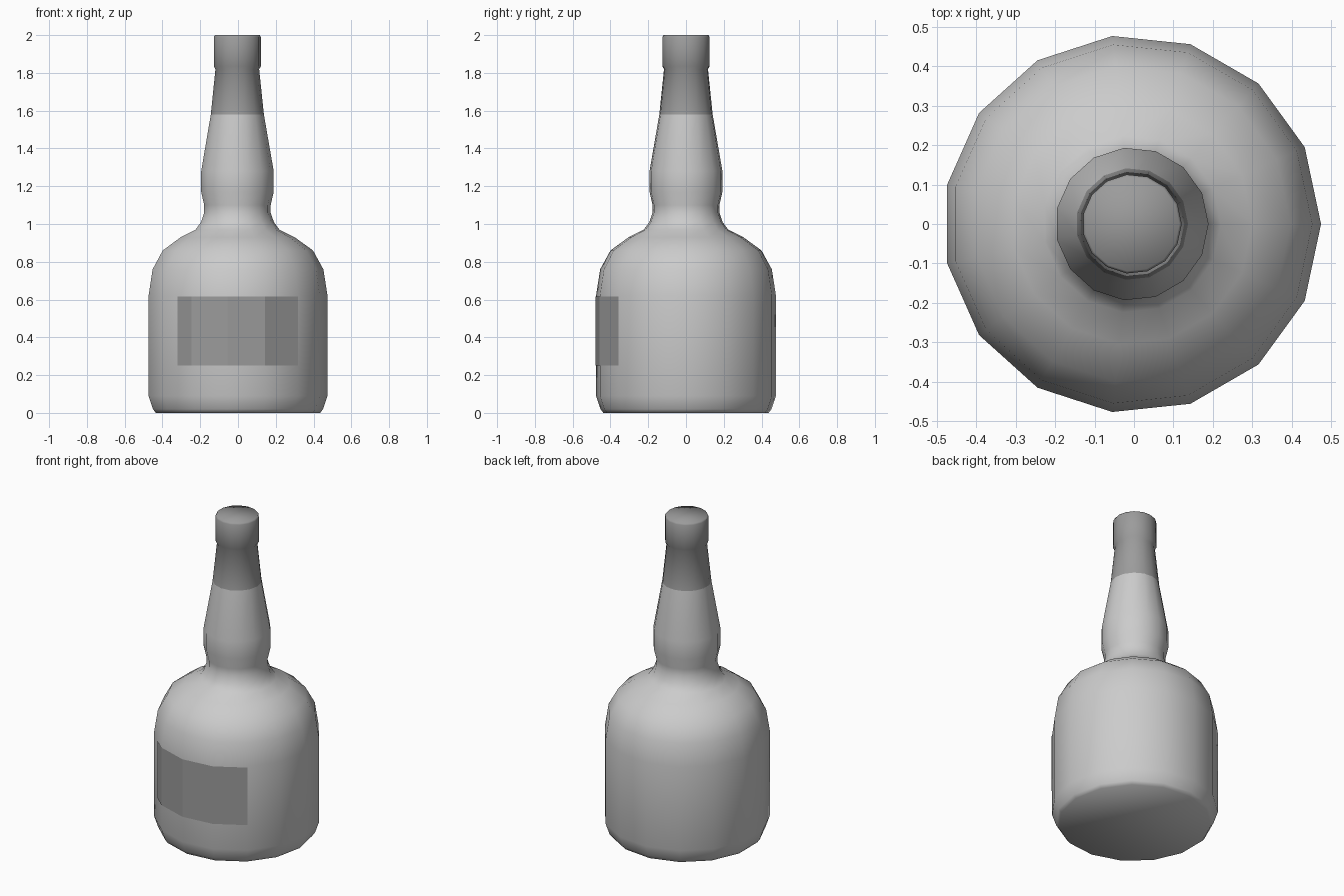
import bpy, bmesh
from math import sin, cos, radians

cube = bpy.data.objects.get("Cube")
if cube:
    bpy.data.objects.remove(cube)

SIDES = 15
STEP = 360 / SIDES
CENTRE_X = -0.005


def material(name, value):
    m = bpy.data.materials.new(name)
    m.use_nodes = True
    colour = (value, value, value, 1)
    m.diffuse_color = colour
    m.node_tree.nodes["Principled BSDF"].inputs["Base Color"].default_value = colour
    return m


def make_object(name, bm, mats, smooth):
    bmesh.ops.recalc_face_normals(bm, faces=bm.faces)
    mesh = bpy.data.meshes.new(name)
    bm.to_mesh(mesh)
    bm.free()
    for m in mats:
        mesh.materials.append(m)
    mesh.polygons.foreach_set("use_smooth", [smooth] * len(mesh.polygons))
    obj = bpy.data.objects.new(name, mesh)
    bpy.context.collection.objects.link(obj)
    return obj


def around(bm, angle, r, z):
    a = radians(angle)
    return bm.verts.new((CENTRE_X + r * cos(a), r * sin(a), z))


glass = material("pale grey glass", 0.6)
foil = material("grey foil", 0.33)
paper = material("grey label paper", 0.33)

# Bottle: lathed profile of (radius, height), foil-coloured above the neck line
FOIL_Z = 1.58
profile = [(0.44, 0), (0.455, 0.02), (0.479, 0.09), (0.479, 0.62), (0.457, 0.76),
           (0.402, 0.86), (0.305, 0.93), (0.225, 0.97), (0.195, 1.01), (0.178, 1.06),
           (0.178, 1.1), (0.194, 1.17), (0.194, 1.28), (0.142, FOIL_Z), (0.117, 1.82),
           (0.126, 1.835), (0.126, 1.99), (0.12, 2)]
bm = bmesh.new()
rings = [[around(bm, i * STEP, r, z) for i in range(SIDES)] for r, z in profile]
for low, high in zip(rings, rings[1:]):
    for i in range(SIDES):
        j = (i + 1) % SIDES
        bm.faces.new((low[i], low[j], high[j], high[i]))
bm.faces.new(rings[0])
bm.faces.new(rings[-1])
for f in bm.faces:
    f.material_index = int(f.calc_center_median().z > FOIL_Z)
make_object("bottle", bm, [glass, foil], True)

# Label: thin plate following the front facets, its left edge ending mid-facet
bm = bmesh.new()
r = 0.482
mid = r * cos(radians(STEP / 2))
columns = [(228, mid), (240, r), (264, r), (288, r), (312, r)]
pairs = [[around(bm, a, d, z) for z in (0.25, 0.615)] for a, d in columns]
for (a, b), (c, d) in zip(pairs, pairs[1:]):
    bm.faces.new((a, c, d, b))
label = make_object("front_label", bm, [paper], False)
if label.data.polygons[0].normal.y > 0:
    label.data.flip_normals()
